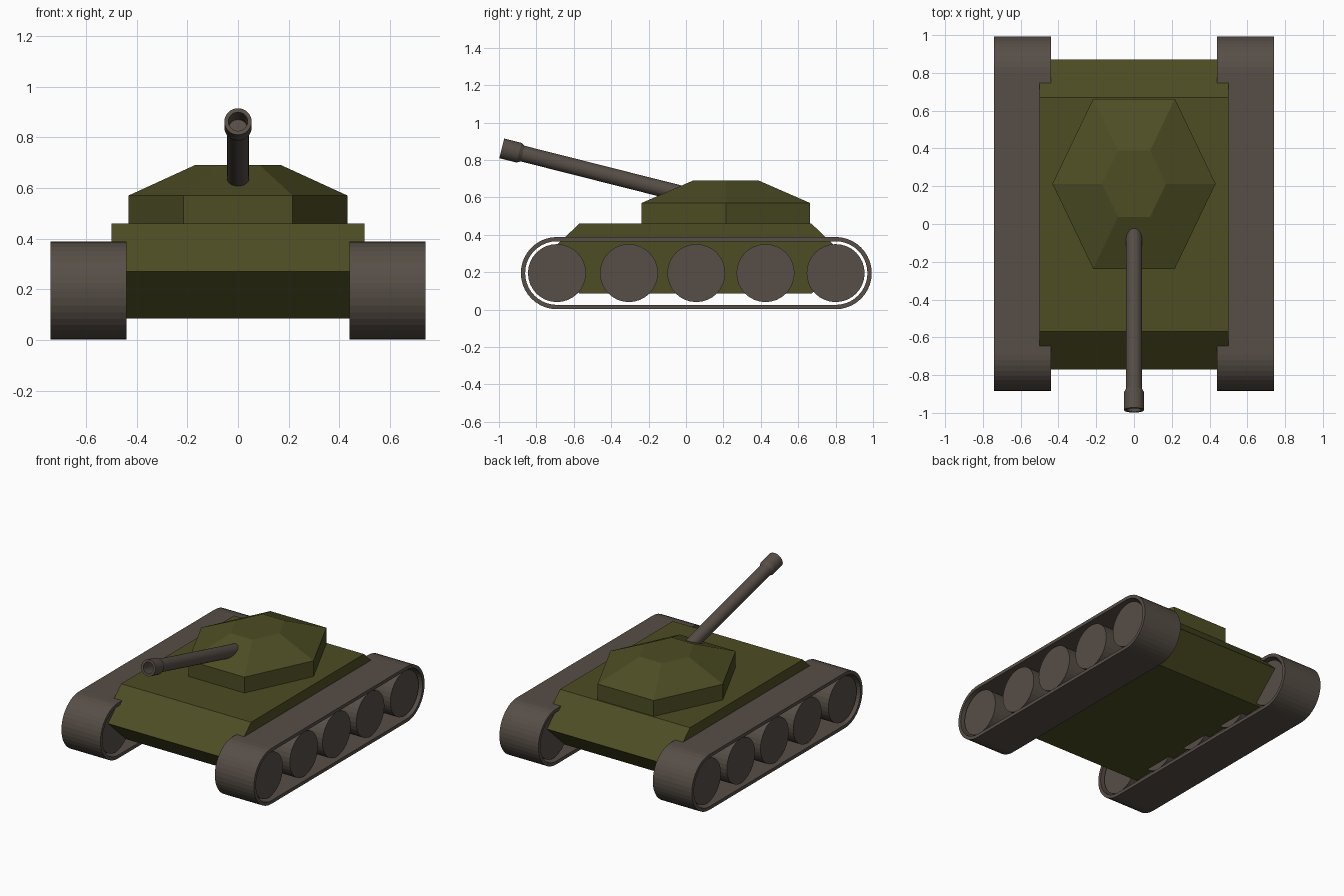
import bpy, bmesh, math
from mathutils import Vector

cube = bpy.data.objects.get("Cube")
if cube:
    bpy.data.objects.remove(cube, do_unlink=True)


def material(name, rgb):
    m = bpy.data.materials.new(name)
    m.use_nodes = True
    m.diffuse_color = (*rgb, 1)
    m.node_tree.nodes["Principled BSDF"].inputs["Base Color"].default_value = (*rgb, 1)
    return m


olive = material("olive_green", (0.075, 0.075, 0.018))
brown = material("grey_brown", (0.095, 0.076, 0.062))


def loft(name, rings, mat, caps=True, closed=False):
    """Skin a list of equal-length rings of points."""
    bm = bmesh.new()
    loops = [[bm.verts.new(p) for p in ring] for ring in rings]
    n = len(loops[0])
    pairs = list(zip(loops, loops[1:]))
    if closed:
        pairs.append((loops[-1], loops[0]))
    for a, b in pairs:
        for i in range(n):
            j = (i + 1) % n
            bm.faces.new((a[i], a[j], b[j], b[i]))
    if caps and not closed:
        bm.faces.new(loops[0])
        bm.faces.new(loops[-1])
    bmesh.ops.recalc_face_normals(bm, faces=bm.faces)
    mesh = bpy.data.meshes.new(name)
    bm.to_mesh(mesh)
    bm.free()
    mesh.materials.append(mat)
    obj = bpy.data.objects.new(name, mesh)
    bpy.context.collection.objects.link(obj)
    return obj


# Hull: six-sided side profile extruded across the width
hull_profile = [(-0.57, 0.46), (0.67, 0.46), (0.87, 0.27),
                (0.67, 0.085), (-0.57, 0.085), (-0.77, 0.27)]
loft("hull", [[(x, y, z) for y, z in hull_profile] for x in (-0.5, 0.5)], olive)


# Turret: hexagonal wall with a sloped roof
def hexagon(half_width, half_length, z, cy=0.213):
    h = half_width / 2
    return [(half_width, cy, z), (h, cy + half_length, z), (-h, cy + half_length, z),
            (-half_width, cy, z), (-h, cy - half_length, z), (h, cy - half_length, z)]


loft("turret", [hexagon(0.432, 0.45, 0.45), hexagon(0.432, 0.45, 0.57),
                hexagon(0.17, 0.175, 0.69)], olive)

# Gun: raised barrel with a thicker, hollow muzzle (distance back from the tip, radius)
tip = Vector((0, -0.985, 0.862))
back = Vector((0, 0.97, -0.245)).normalized()
up = Vector((1, 0, 0)).cross(back)
gun_profile = [(1.1, 0.043), (0.115, 0.043), (0.095, 0.054), (0, 0.054),
               (0, 0.038), (0.12, 0.038)]
angles = [math.tau * i / 32 for i in range(32)]
loft("gun_barrel", [[tip + back * d + Vector((r * math.cos(a), 0, 0)) + up * (r * math.sin(a))
                     for a in angles] for d, r in gun_profile], brown)

# Tracks and wheels
wheel_z = 0.195
wheel_ys = [-0.69, -0.305, 0.055, 0.425, 0.80]


def belt_loop(x, radius, steps=20):
    pts = []
    for cy, start in ((wheel_ys[-1], -math.pi / 2), (wheel_ys[0], math.pi / 2)):
        for i in range(steps + 1):
            a = start + math.pi * i / steps
            pts.append((x, cy + radius * math.cos(a), wheel_z + radius * math.sin(a)))
    return pts


for side, s in (("left", 1), ("right", -1)):
    inner, outer = 0.44 * s, 0.74 * s
    loft(f"{side}_track", [belt_loop(inner, 0.193), belt_loop(outer, 0.193),
                           belt_loop(outer, 0.17), belt_loop(inner, 0.17)],
         brown, closed=True)
    for k, y in enumerate(wheel_ys, 1):
        loft(f"{side}_wheel_{k}",
             [[(x * s, y + 0.155 * math.cos(a), wheel_z + 0.155 * math.sin(a))
               for a in angles] for x in (0.46, 0.72)], brown)
